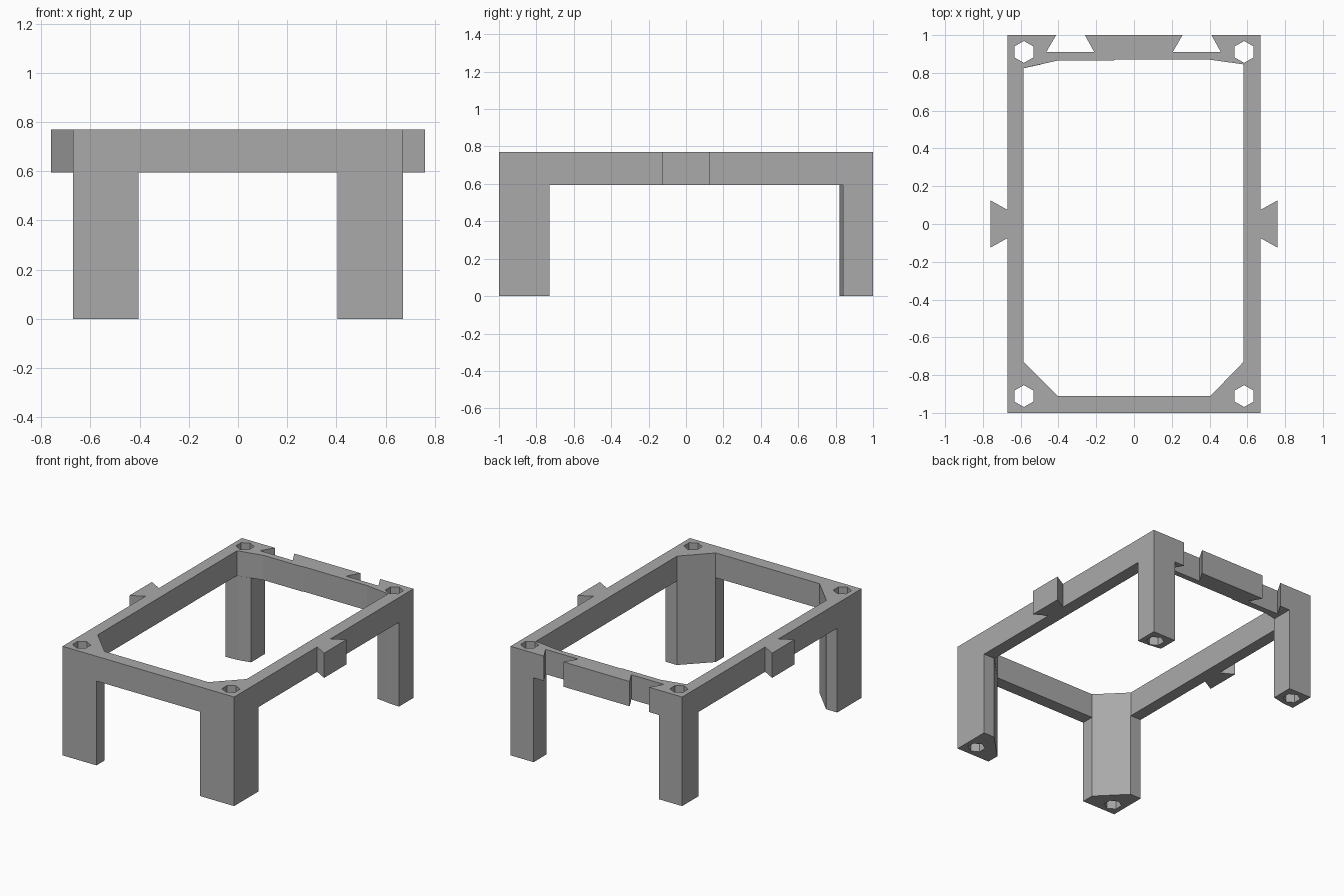
import bpy, bmesh
from math import sin, cos, pi

cube = bpy.data.objects.get("Cube")
if cube:
    bpy.data.objects.remove(cube, do_unlink=True)

HALF_W, HALF_L = 0.67, 1.0
HEIGHT, BEAM_BOTTOM = 0.77, 0.595

grey = bpy.data.materials.new("plain grey")
grey.use_nodes = True
grey.diffuse_color = (0.4, 0.4, 0.4, 1)
grey.node_tree.nodes["Principled BSDF"].inputs["Base Color"].default_value = (0.4, 0.4, 0.4, 1)


def prism(name, loops, z0, z1):
    """Extrude a flat outline, with any inner loops as holes, from z0 to z1."""
    curve = bpy.data.curves.new(name + "_profile", 'CURVE')
    curve.dimensions = '2D'
    curve.fill_mode = 'BOTH'
    curve.extrude = (z1 - z0) / 2
    for loop in loops:
        spline = curve.splines.new('POLY')
        spline.points.add(len(loop) - 1)
        for point, (x, y) in zip(spline.points, loop):
            point.co = (x, y, 0, 1)
        spline.use_cyclic_u = True
    temp = bpy.data.objects.new(name + "_profile", curve)
    bpy.context.collection.objects.link(temp)
    bpy.context.view_layer.update()
    deps = bpy.context.evaluated_depsgraph_get()
    mesh = bpy.data.meshes.new_from_object(temp.evaluated_get(deps))
    bpy.data.objects.remove(temp, do_unlink=True)

    bm = bmesh.new()
    bm.from_mesh(mesh)
    bmesh.ops.remove_doubles(bm, verts=bm.verts, dist=0.0001)
    bmesh.ops.translate(bm, verts=bm.verts, vec=(0, 0, (z0 + z1) / 2))
    bmesh.ops.recalc_face_normals(bm, faces=bm.faces)
    for face in bm.faces:
        face.smooth = False
        face.material_index = 0
    bm.to_mesh(mesh)
    bm.free()
    mesh.name = name
    mesh.materials.clear()
    mesh.materials.append(grey)
    obj = bpy.data.objects.new(name, mesh)
    bpy.context.collection.objects.link(obj)
    return obj


def bolt_hole(sx, sy):
    return [(sx * 0.583 + 0.058 * sin(i * pi / 3), sy * 0.911 + 0.058 * cos(i * pi / 3))
            for i in range(6)]


# Frame outline with side dovetail tongues and rear dovetail slots
def tongue(s):
    return [(s * HALF_W, -s * 0.075), (s * 0.76, -s * 0.125),
            (s * 0.76, s * 0.125), (s * HALF_W, s * 0.075)]


outline = [(-HALF_W, -HALF_L), (HALF_W, -HALF_L)] + tongue(1) + [(HALF_W, HALF_L)]
outline += [(0.41, HALF_L), (0.46, 0.91), (0.205, 0.91), (0.257, HALF_L)]
outline += [(-0.26, HALF_L), (-0.21, 0.91), (-0.465, 0.91), (-0.412, HALF_L)]
outline += [(-HALF_W, HALF_L)] + tongue(-1)

# Central opening with angled corners
opening = [(-0.405, -0.91), (0.405, -0.91), (0.58, -0.73), (0.58, 0.845), (0.40, 0.87),
           (-0.10, 0.87), (-0.11, 0.865), (-0.405, 0.865), (-0.585, 0.825), (-0.585, -0.73)]

corners = [(sx, sy) for sx in (-1, 1) for sy in (-1, 1)]
prism("frame", [outline, opening] + [bolt_hole(*c) for c in corners], BEAM_BOTTOM, HEIGHT)

# Front legs: chamfered on the inner corner
for side, s in (("left", 1), ("right", -1)):
    profile = [(s * x, y) for x, y in ((HALF_W, -HALF_L), (0.405, -HALF_L), (0.405, -0.91),
                                       (0.583, -0.73), (HALF_W, -0.73))]
    prism("front_leg_" + side, [profile, bolt_hole(s, -1)], 0, BEAM_BOTTOM)

# Rear legs: narrower, with a slightly bent inner face
for side, s, y_out, y_mid, y_in in (("left", 1, 0.84, 0.845, 0.858),
                                    ("right", -1, 0.82, 0.825, 0.845)):
    profile = [(s * x, y) for x, y in ((HALF_W, HALF_L), (HALF_W, y_out), (0.583, y_mid),
                                       (0.49, y_in), (0.49, HALF_L))]
    prism("rear_leg_" + side, [profile, bolt_hole(s, 1)], 0, BEAM_BOTTOM)
